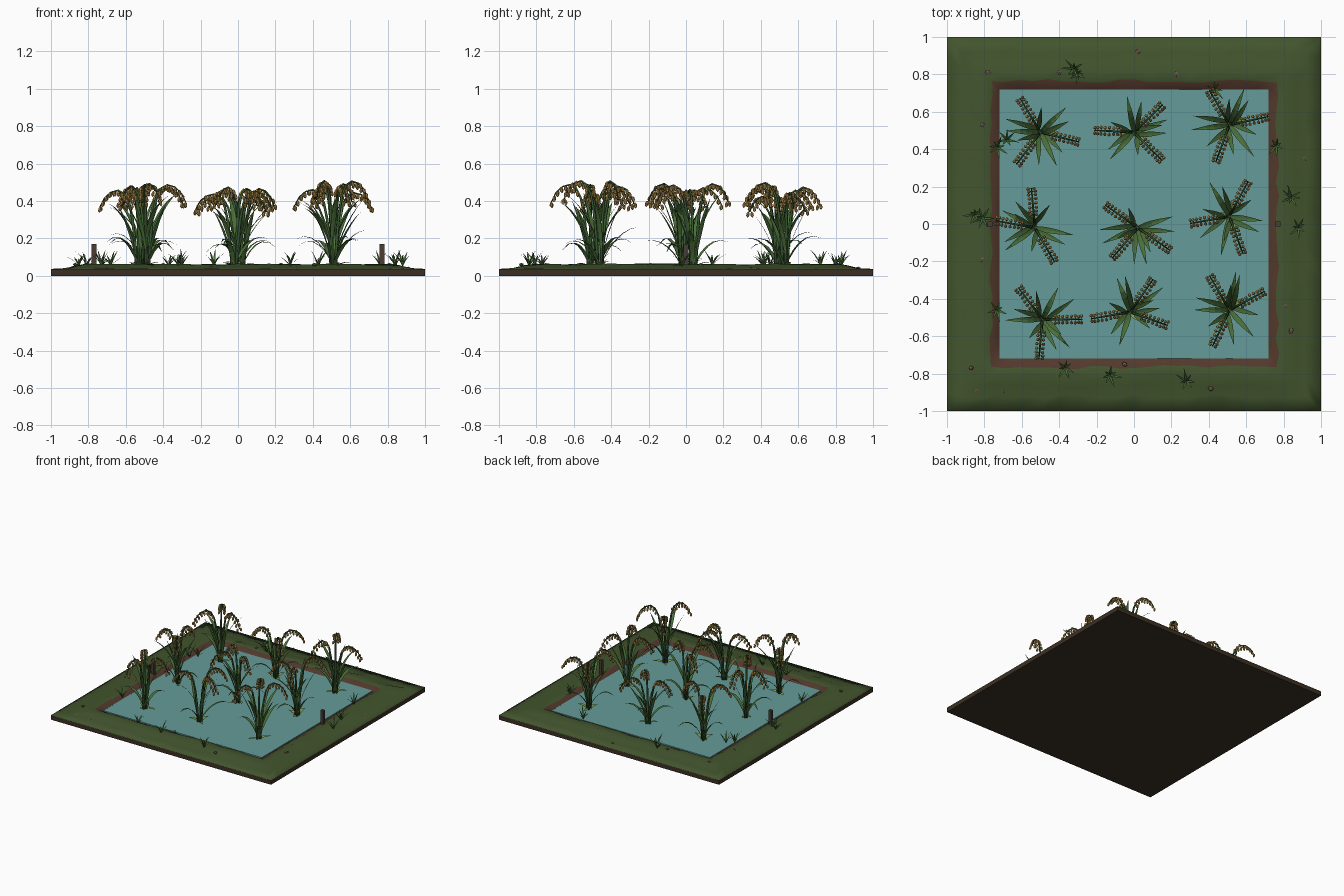
import bpy, bmesh, math, random
from mathutils import Vector, Matrix

if "Cube" in bpy.data.objects:
    bpy.data.objects.remove(bpy.data.objects["Cube"])

random.seed(4)
U = random.uniform
Z = Vector((0, 0, 1))


def material(name, rgb):
    m = bpy.data.materials.new(name)
    m.diffuse_color = (*rgb, 1)
    m.use_nodes = True
    m.node_tree.nodes["Principled BSDF"].inputs["Base Color"].default_value = m.diffuse_color
    return m


SOIL = material("soil", (0.045, 0.028, 0.017))
TURF = material("turf", (0.055, 0.09, 0.027))
MUD = material("mud", (0.085, 0.04, 0.025))
WATER = material("water", (0.13, 0.33, 0.32))
LEAF = material("leaf", (0.07, 0.16, 0.04))
PALE = material("pale_leaf", (0.2, 0.32, 0.07))
STALK = material("stalk", (0.04, 0.1, 0.03))
GRAIN = material("grain", (0.5, 0.3, 0.08))
WOOD = material("wood", (0.07, 0.045, 0.035))
STONE = material("stone", (0.15, 0.09, 0.07))


def finish(bm, name, *mats, smooth=False):
    me = bpy.data.meshes.new(name)
    for f in bm.faces:
        f.smooth = smooth
    bm.to_mesh(me)
    bm.free()
    for m in mats:
        me.materials.append(m)
    ob = bpy.data.objects.new(name, me)
    bpy.context.collection.objects.link(ob)
    return ob


def box(name, centre, size, mat):
    bm = bmesh.new()
    bmesh.ops.create_cube(bm, size=1, matrix=Matrix.Translation(centre) @ Matrix.Diagonal((*size, 1)))
    return finish(bm, name, mat)


def radial(a):
    return Vector((math.cos(a), math.sin(a), 0))


def arc(root, a, reach, rise, drop, n=6):
    """Path that climbs from root and bends outward, drooping at its tip."""
    return [root + radial(a) * reach * (i / n) ** 1.3 + Z * (rise * i / n - drop * (i / n) ** 3)
            for i in range(n + 1)]


def blade(bm, path, width):
    """Tapered, V-folded leaf along a path."""
    d = path[-1] - path[0]
    side = Vector((-d.y, d.x, 0)).normalized()
    n = len(path) - 1
    rows = []
    for i, p in enumerate(path):
        w = width / 2 * max(0.04, math.sin(math.pi * (0.12 + 0.88 * i / n)))
        rows.append([bm.verts.new(q) for q in (p - side * w + Z * w * .25, p, p + side * w + Z * w * .25)])
    for r, s in zip(rows, rows[1:]):
        for k in (0, 1):
            bm.faces.new((r[k], r[k + 1], s[k + 1], s[k]))


def tube(bm, path, r0, r1, sides=6):
    rings = []
    for i, p in enumerate(path):
        t = (path[min(i + 1, len(path) - 1)] - path[max(i - 1, 0)]).normalized()
        u = t.orthogonal().normalized() if abs(t.z) > .999 else t.cross(Z).normalized()
        v = t.cross(u)
        r = r0 + (r1 - r0) * i / (len(path) - 1)
        rings.append([bm.verts.new(p + r * (u * math.cos(k * math.tau / sides) + v * math.sin(k * math.tau / sides)))
                      for k in range(sides)])
    for a, b in zip(rings, rings[1:]):
        for k in range(sides):
            j = (k + 1) % sides
            bm.faces.new((a[k], a[j], b[j], b[k]))
    bm.faces.new(rings[0][::-1])
    bm.faces.new(rings[-1])


# Ground slab and water sheet
box("ground_slab", (0, 0, 0.0165), (2, 2, 0.033), SOIL)
box("water", (0, 0, 0.036), (1.44, 1.44, 0.012), WATER)

# Earth bank: square rings following a cross-section, slightly uneven
bm = bmesh.new()
profile = [(1, .033), (1, .037), (.92, .038), (.86, .053), (.81, .062), (.765, .06), (.72, .034)]
N = 20
rings = []
for i, (r, z) in enumerate(profile):
    ring = []
    for side in range(4):
        rot = Matrix.Rotation(side * math.pi / 2, 3, 'Z')
        for k in range(N):
            j = .011 if 2 <= i <= 5 else 0
            p = Vector((-r + 2 * r * k / N, -r + U(-j, j), z + U(-j, j) * .3))
            ring.append(bm.verts.new(rot @ p))
    rings.append(ring)
for i, (a, b) in enumerate(zip(rings, rings[1:])):
    for k in range(4 * N):
        j = (k + 1) % (4 * N)
        f = bm.faces.new((a[k], a[j], b[j], b[k]))
        f.material_index = 1 if i >= 5 else 0
finish(bm, "earth_bank", TURF, MUD, smooth=True)

# Rice plants: x, y, height scale, panicle directions in degrees
plants = [
    (-.50, .49, .97, (-14, 121, 233)), (0, .49, .92, (44, -45, 177)), (.51, .53, .97, (12, 120, -110)),
    (-.53, -.02, .96, (95, 170, -60)), (.02, -.02, .92, (145, -130, -35)), (.51, .04, .98, (62, -170, -70)),
    (-.49, -.51, .98, (127, 0, -95)), (-.02, -.47, .93, (55, 190, -20)), (.51, -.46, 1.02, (28, 120, -115)),
]
for n, (x, y, s, dirs) in enumerate(plants, 1):
    root = Vector((x, y, .036))
    stalks, leaves, pale, grains = (bmesh.new() for _ in range(4))
    for d in dirs:
        a = math.radians(d)
        h = s * U(.88, 1)
        # Stalk: nearly upright, then bowing over
        foot = root + radial(a) * .012
        prof = [(0, 0), (.008, .15), (.022, .3), (.04, .4), (.065, .455), (.1, .477), (.14, .465), (.175, .43), (.2, .375)]
        path = [foot + radial(a) * r + Z * z * h for r, z in prof]
        tube(stalks, path, .009, .003)
        # Hanging grains in pairs along the bowed tip
        side = radial(a + math.pi / 2)
        for i in range(8):
            t = 3.7 + i * 4.2 / 7
            k = min(int(t), 7)
            p = path[k].lerp(path[k + 1], t - k)
            for sg in (-1, 1):
                q = p + side * sg * U(.014, .02) - Z * U(.008, .02)
                tube(stalks, [p, q + Z * .012], .002, .0015, 3)
                rot = Matrix.Rotation(sg * .25, 4, radial(a))
                bmesh.ops.create_icosphere(grains, subdivisions=1, radius=1, matrix=Matrix.Translation(q) @ rot
                                           @ Matrix.Diagonal((.0095, .0095, .017, 1)))
        # Leaf branching from the stalk, and low arching leaves
        blade(leaves, arc(path[1], a + U(.5, .9), U(.14, .19), U(.28, .36) * h, .06), .028)
        blade(leaves, arc(path[1] - Z * .06, a - U(.4, .8), U(.1, .15), U(.3, .38) * h, .03), .026)
        blade(leaves, arc(root, a + U(.8, 1.2), U(.18, .22), U(.26, .34), U(.1, .2)), .03)
        # Short pale leaves at the foot
        blade(pale, arc(root, a + U(-.4, .4), U(.07, .1), U(.03, .06), .02, 4), .036)
    finish(stalks, f"rice_stalks_{n}", STALK, smooth=True)
    finish(leaves, f"rice_leaves_{n}", LEAF)
    finish(pale, f"rice_base_leaves_{n}", PALE)
    finish(grains, f"rice_grains_{n}", GRAIN)

# Grass tufts on the bank
tufts = [(-.3, .8), (-.32, .83), (-.68, .45), (-.73, .41), (-.85, .05), (-.81, .03), (-.73, -.46), (-.37, -.77),
         (-.13, -.81), (.28, -.84), (.43, .72), (.76, .42), (.84, .14), (.88, -.02)]
bm = bmesh.new()
for x, y in tufts:
    a0 = U(0, 6)
    for k in range(7):
        blade(bm, arc(Vector((x, y, .05)), a0 + k * .9 + U(-.2, .2), U(.03, .075), U(.05, .1), U(0, .02), 3), .012)
finish(bm, "grass_tufts", LEAF)

# Pebbles
pebbles = [(.02, .92), (-.4, .81), (-.78, .81), (.23, .8), (-.81, .53), (-.81, -.19), (-.87, -.77), (-.84, -.89),
           (-.7, -.89), (.81, -.44), (.84, -.57), (.41, -.88), (-.05, -.75), (.91, .35)]
bm = bmesh.new()
for x, y in pebbles:
    z = .04 if max(abs(x), abs(y)) > .88 else .06
    bmesh.ops.create_icosphere(bm, subdivisions=1, radius=1, matrix=Matrix.Translation((x, y, z))
                               @ Matrix.Rotation(U(0, 3), 4, 'Z') @ Matrix.Diagonal((U(.012, .02), .013, .009, 1)))
finish(bm, "pebbles", STONE)

# Marker posts
for side, sx in (("left", -1), ("right", 1)):
    box(f"{side}_post", (sx * .77, 0, .105), (.025, .025, .13), WOOD)
